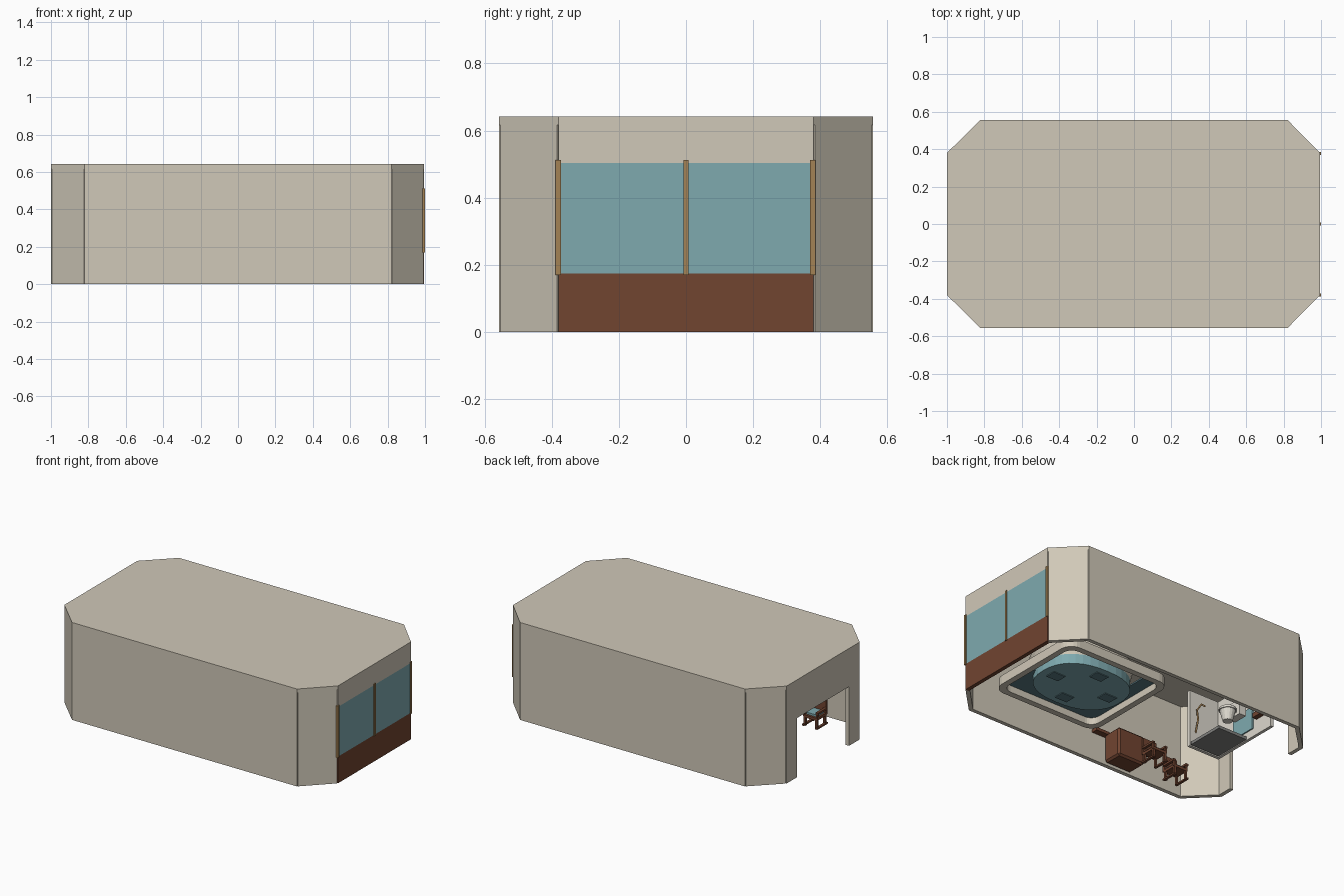
import bpy, bmesh, math
from mathutils import Vector

if "Cube" in bpy.data.objects:
    bpy.data.objects.remove(bpy.data.objects["Cube"])


def mat(name, r, g, b):
    m = bpy.data.materials.new(name)
    m.diffuse_color = (r, g, b, 1)
    m.use_nodes = True
    m.node_tree.nodes["Principled BSDF"].inputs["Base Color"].default_value = m.diffuse_color
    return m


WALL = mat("warm_plaster", .63, .58, .48)
GLASS = mat("teal_glass", .21, .40, .43)
WOOD = mat("red_brown_wood", .165, .058, .03)
TRIM = mat("tan_trim", .37, .225, .09)
GREY = mat("tile_grey", .22, .22, .21)
DARK = mat("dark_teal", .10, .19, .22)
WHITE = mat("porcelain", .72, .69, .62)


def finish(name, bm, m):
    bmesh.ops.recalc_face_normals(bm, faces=bm.faces)
    me = bpy.data.meshes.new(name)
    bm.to_mesh(me)
    bm.free()
    me.materials.append(m)
    o = bpy.data.objects.new(name, me)
    bpy.context.collection.objects.link(o)
    return o


def prism(name, pts, z0, z1, m, scale=1.0):
    """Extrude a footprint; scale resizes the top about the centre."""
    bm = bmesh.new()
    cx = sum(p[0] for p in pts) / len(pts)
    cy = sum(p[1] for p in pts) / len(pts)
    lo = [bm.verts.new((p[0], p[1], z0)) for p in pts]
    hi = [bm.verts.new((cx + (p[0] - cx) * scale, cy + (p[1] - cy) * scale, z1)) for p in pts]
    bm.faces.new(lo)
    bm.faces.new(hi)
    n = len(pts)
    for i in range(n):
        j = (i + 1) % n
        bm.faces.new((lo[i], lo[j], hi[j], hi[i]))
    return finish(name, bm, m)


def box(name, x0, x1, y0, y1, z0, z1, m):
    return prism(name, [(x0, y0), (x1, y0), (x1, y1), (x0, y1)], z0, z1, m)


def ellipse(cx, cy, a, b, n=32, power=1.0):
    pts = []
    for i in range(n):
        t = 2 * math.pi * i / n
        c, s = math.cos(t), math.sin(t)
        pts.append((cx + a * math.copysign(abs(c) ** power, c),
                    cy + b * math.copysign(abs(s) ** power, s)))
    return pts


def round_rect(x0, x1, y0, y1, r, n=6):
    pts = []
    for k, (cx, cy) in enumerate([(x1 - r, y1 - r), (x0 + r, y1 - r), (x0 + r, y0 + r), (x1 - r, y0 + r)]):
        for i in range(n + 1):
            t = math.pi / 2 * (k + i / n)
            pts.append((cx + r * math.cos(t), cy + r * math.sin(t)))
    return pts


def ring(name, outer, inner, z0, z1, m):
    bm = bmesh.new()
    loops = [[bm.verts.new((x, y, z)) for x, y in pts]
             for pts, z in ((outer, z0), (outer, z1), (inner, z1), (inner, z0))]
    n = len(outer)
    for k in range(4):
        a, b = loops[k], loops[(k + 1) % 4]
        for i in range(n):
            j = (i + 1) % n
            bm.faces.new((a[i], a[j], b[j], b[i]))
    return finish(name, bm, m)


def tube(name, pts, r, m):
    cu = bpy.data.curves.new(name, 'CURVE')
    cu.dimensions = '3D'
    cu.bevel_depth = r
    cu.bevel_resolution = 1
    sp = cu.splines.new('POLY')
    sp.points.add(len(pts) - 1)
    for p, c in zip(sp.points, pts):
        p.co = (*c, 1)
    cu.materials.append(m)
    o = bpy.data.objects.new(name, cu)
    bpy.context.collection.objects.link(o)


# --- building shell ---
H, SLAB, T, GAP = .642, .617, .026, .006
XE = .995
P = [(-.82, -.557), (.82, -.557), (XE, -.38), (XE, .38),
     (.82, .557), (-.82, .557), (-1, .38), (-1, -.38)]
prism("roof_slab", P, SLAB, H, WALL)


def wall(name, p, q, z0, z1, m, gap=GAP):
    p, q = Vector(p), Vector(q)
    d = (q - p).normalized()
    n = Vector((-d.y, d.x)) * T
    p, q = p + d * gap, q - d * gap
    prism(name, [p, q, q + n, p + n], z0, z1, m)


for i, name in ((0, "front_wall"), (4, "back_wall")):
    wall(name, P[i], P[i + 1], 0, SLAB, WALL, 0)
for i in (1, 3, 5, 7):
    wall("corner_wall", P[i], P[(i + 1) % 8], 0, SLAB, WALL)

# window end: wood base, glass, lintel, mullions
wall("wood_base", P[2], P[3], 0, .175, WOOD, 0)
wall("window_glass", P[2], P[3], .175, .503, GLASS, 0)
wall("window_lintel", P[2], P[3], .503, SLAB, WALL, 0)
for y in (-.38, 0, .377):
    box("window_mullion", .962, 1.0, y - .008, y + .008, .17, .513, TRIM)

# doorway end
for s in (-1, 1):
    y0, y1 = sorted((s * .27, s * .38))
    box("door_side_wall", -1, -1 + T, y0, y1, 0, SLAB, WALL)
box("door_lintel", -1, -1 + T, -.27, .27, .39, SLAB, WALL)

# --- sunken pool ---
ring("pool_frame", round_rect(.09, .87, -.27, .44, .08),
     round_rect(.13, .83, -.23, .40, .06), 0, .06, WALL)
box("pool_deck", .13, .83, -.23, .0, .045, .055, DARK)
box("pool_deck_end", .13, .22, .0, .38, .045, .055, DARK)
basin = ellipse(.48, .085, .30, .24, 36, .85)
prism("pool_water_band", basin, .005, .07, GLASS)
prism("pool_basin", basin, .07, .16, WALL, 1.08)
for dx, dy in ((.2, 0), (-.2, 0), (0, .16), (0, -.16)):
    box("pool_seat", .48 + dx - .045, .48 + dx + .045, .085 + dy - .035, .085 + dy + .035,
        .0, .008, DARK)

# --- wooden cabinet and shelf ---
cab = box("cabinet", -.41, -.21, -.525, -.39, .005, .2, WOOD)
bev = cab.modifiers.new("soft_edges", 'BEVEL')
bev.width = .012
box("wall_shelf", -.22, -.12, -.531, -.49, .185, .205, WOOD)


# --- armchairs ---
def chair(cx, cy, cushion):
    for sx in (-1, 1):
        for sy in (-1, 1):
            x, y = cx + sx * .042, cy + sy * .042
            box("chair_leg", x - .007, x + .007, y - .007, y + .007, 0, .06, WOOD)
        x = cx + sx * .048
        box("chair_arm", x - .009, x + .009, cy - .05, cy + .05, .095, .108, WOOD)
        box("chair_arm_post", x - .006, x + .006, cy + .035, cy + .048, .06, .095, WOOD)
        box("chair_runner", x - .008, x + .008, cy - .055, cy + .055, 0, .01, WOOD)
    box("chair_seat", cx - .05, cx + .05, cy - .05, cy + .05, .055, .072, WOOD)
    box("chair_back", cx - .05, cx + .05, cy - .06, cy - .045, .06, .17, WOOD)
    box("chair_cushion", cx - .038, cx + .038, cy - .042, cy + .035, .072, .085, cushion)


chair(-.43, -.32, WOOD)
chair(-.66, -.40, GLASS)

# --- wash room ---
box("bath_side_wall", -.68, -.46, -.05, -.03, 0, .38, WHITE)
box("bath_end_wall", -.70, -.68, -.05, .46, 0, .38, WHITE)
box("shower_tray", -.675, -.46, -.02, .24, 0, .02, GREY)
box("glass_screen", -.678, -.67, .12, .30, .05, .2, GLASS)
box("wood_rack", -.678, -.645, .33, .44, .1, .13, WOOD)
prism("toilet_bowl", ellipse(-.47, .31, .03, .03, 16), .02, .09, WHITE, 1.6)
prism("toilet_rim", ellipse(-.47, .31, .054, .054, 16), .09, .105, WHITE)
box("toilet_tank", -.57, -.52, .26, .36, .07, .17, WHITE)
tube("shower_hose", [(-.5, -.022, .1), (-.5, .0, .18), (-.5, -.01, .25),
                     (-.51, .02, .28), (-.52, .04, .26)], .006, TRIM)
